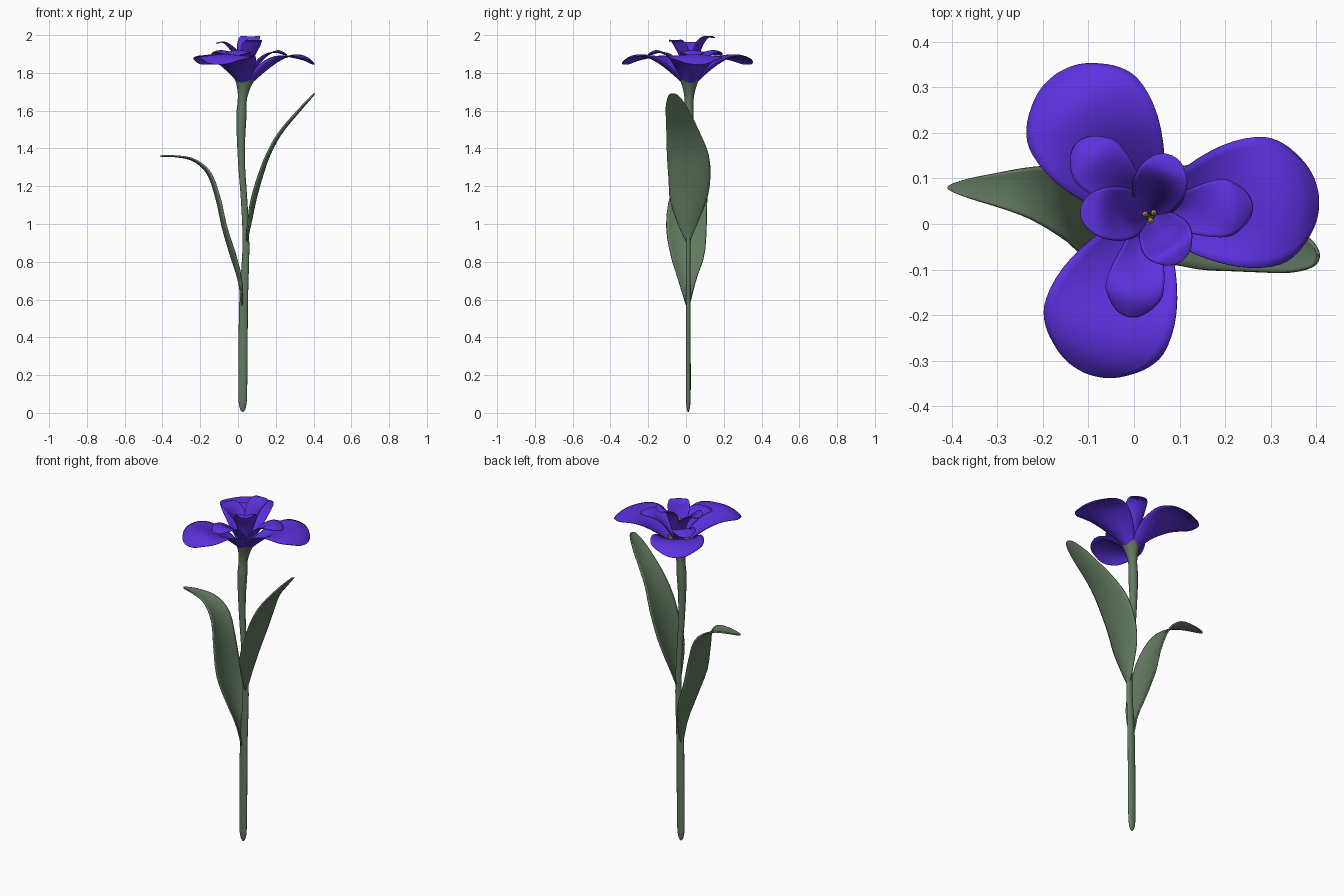
import bpy, bmesh, math
from mathutils import Vector

if "Cube" in bpy.data.objects:
    bpy.data.objects.remove(bpy.data.objects["Cube"])


def material(name, rgb):
    m = bpy.data.materials.new(name)
    m.diffuse_color = (*rgb, 1)
    m.use_nodes = True
    m.node_tree.nodes["Principled BSDF"].inputs["Base Color"].default_value = m.diffuse_color
    return m


GREEN = material("leaf green", (0.125, 0.195, 0.120))
PURPLE = material("petal purple", (0.105, 0.030, 0.72))
YELLOW = material("stamen yellow", (0.50, 0.33, 0.04))


def spline(pts, t):
    """Catmull-Rom through tuples of any length, t in 0..1."""
    n = len(pts) - 1
    i = min(int(t * n), n - 1)
    f = t * n - i
    p0, p1, p2, p3 = (pts[max(i - 1, 0)], pts[i], pts[i + 1], pts[min(i + 2, n)])
    return [0.5 * (2 * b + (c - a) * f + (2 * a - 5 * b + 4 * c - d) * f * f
                   + (3 * b - a - 3 * c + d) * f ** 3)
            for a, b, c, d in zip(p0, p1, p2, p3)]


def finish(name, bm, mat, thickness=0):
    bmesh.ops.recalc_face_normals(bm, faces=bm.faces)
    for f in bm.faces:
        f.smooth = True
    me = bpy.data.meshes.new(name)
    bm.to_mesh(me)
    bm.free()
    me.materials.append(mat)
    ob = bpy.data.objects.new(name, me)
    bpy.context.collection.objects.link(ob)
    if thickness:
        mod = ob.modifiers.new("thickness", 'SOLIDIFY')
        mod.thickness = thickness
        mod.offset = 0
    return ob


def blade(name, pts, side, mat, thickness, round_from, rows=28, cols=14):
    """Cupped sheet along points (x, y, z, half width, cup) with a rounded tip."""
    bm = bmesh.new()
    grid = []
    for i in range(rows + 1):
        t = math.sin(i / rows * math.pi / 2) * 0.9995
        x, y, z, half, cup = spline(pts, t)
        a = Vector(spline(pts, max(t - 0.01, 0))[:3])
        b = Vector(spline(pts, min(t + 0.01, 1))[:3])
        normal = side.cross(b - a).normalized()
        if normal.z < 0:
            normal.negate()
        if t > round_from:
            half *= math.sqrt(1 - ((t - round_from) / (1 - round_from)) ** 2)
        row = []
        for j in range(cols + 1):
            v = j / cols * 2 - 1
            row.append(bm.verts.new(Vector((x, y, z)) + side * half * v
                                    + normal * cup * half * (v * v - 0.3)))
        grid.append(row)
    for r0, r1 in zip(grid, grid[1:]):
        for j in range(cols):
            bm.faces.new((r0[j], r0[j + 1], r1[j + 1], r1[j]))
    return finish(name, bm, mat, thickness)


def tube(name, rings, mat, sides=20, rows=60, wave=0):
    """Tube through rings (x, y, z, rx, ry), open at the top."""
    bm = bmesh.new()
    loops = []
    for i in range(rows + 1):
        x, y, z, rx, ry = spline(rings, i / rows)
        loop = []
        for k in range(sides):
            a = 2 * math.pi * k / sides
            dz = wave * math.cos(3 * a) if i == rows else 0
            loop.append(bm.verts.new((x + rx * math.cos(a), y + ry * math.sin(a), z + dz)))
        loops.append(loop)
    for l0, l1 in zip(loops, loops[1:]):
        for k in range(sides):
            n = (k + 1) % sides
            bm.faces.new((l0[k], l0[n], l1[n], l1[k]))
    bm.faces.new(loops[0][::-1])
    return finish(name, bm, mat)


# Stem flaring into the flower cup
tube("stem", [
    (.025, .012, .005, .004, .003), (.025, .012, .03, .017, .009), (.025, .012, .1, .023, .013),
    (.027, .012, .35, .024, .013), (.030, .012, .6, .023, .013), (.042, .012, .88, .018, .013),
    (.034, .013, 1.1, .017, .014), (.020, .014, 1.3, .018, .016), (.016, .014, 1.45, .022, .020),
    (.018, .015, 1.57, .027, .025), (.022, .016, 1.65, .024, .024), (.028, .017, 1.70, .030, .030),
    (.034, .018, 1.75, .045, .045), (.037, .020, 1.785, .062, .060)], GREEN, wave=0.008)

# Two leaves
Y = Vector((0, 1, 0))
blade("right_leaf", [
    (.045, .010, .90, .006, .3), (.062, .008, 1.0, .05, .3), (.085, .012, 1.12, .095, .25),
    (.115, .018, 1.23, .109, .2), (.160, .010, 1.36, .110, .15), (.225, -.015, 1.48, .088, .15),
    (.320, -.045, 1.595, .062, .15), (.405, -.070, 1.69, .040, .1)],
    Y, GREEN, .008, .86)
blade("left_leaf", [
    (.022, .010, .56, .006, .3), (.008, .006, .70, .045, .35), (-.030, .008, .83, .088, .3),
    (-.075, .002, .98, .106, .2), (-.108, .012, 1.13, .100, .2), (-.155, .045, 1.265, .082, .2),
    (-.230, .068, 1.335, .056, .15), (-.320, .076, 1.357, .032, .1), (-.41, .080, 1.36, .012, 0)],
    Y, GREEN, .008, .9)

CENTRE = Vector((.035, .018, 0))


def petal(name, angle, profile, bend=0.0):
    """Petal leaning out at an angle; profile rows are (distance, z, half width, cup)."""
    a = math.radians(angle)
    out = Vector((math.cos(a), math.sin(a), 0))
    side = Vector((-out.y, out.x, 0))
    pts = []
    for d, z, half, cup in profile:
        p = CENTRE + out * d + side * bend * d * d
        pts.append((p.x, p.y, z, half, cup))
    blade(name, pts, side, PURPLE, .004, .55)


# Three wide outer petals
outer = [(.010, 1.715, .015, .5), (.045, 1.765, .050, .6), (.110, 1.825, .098, .4),
         (.190, 1.875, .136, .15), (.270, 1.892, .146, -.1), (.330, 1.878, .138, -.15),
         (.372, 1.845, .120, -.1)]
for n, ang in enumerate((7, 123, 248)):
    petal(f"outer_petal_{n + 1}", ang, outer)

# Three narrow arching petals lying above the outer ones
middle = [(.008, 1.74, .012, .5), (.035, 1.80, .028, .6), (.080, 1.860, .043, .4),
          (.130, 1.900, .060, .1), (.180, 1.915, .072, -.2), (.225, 1.895, .066, -.2)]
for n, ang in enumerate((6, 135, 258)):
    petal(f"middle_petal_{n + 1}", ang, middle)

# Three upright inner petals curling outward at the top
for n, (ang, top, reach) in enumerate(((72, 1.995, .140), (176, 1.965, .152), (305, 1.975, .120))):
    petal(f"inner_petal_{n + 1}", ang, [
        (.008, 1.74, .012, .5), (.022, 1.81, .030, .6), (.040, 1.88, .046, .5),
        (.065, top - .045, .058, .35), (reach * .72, top - .005, .064, .1),
        (reach, top - .008, .058, -.1)])

# Stamens: thin stalks with small heads
for n in range(3):
    a = math.radians(40 + 120 * n)
    dx, dy = math.cos(a), math.sin(a)
    cx, cy = CENTRE.x, CENTRE.y
    tube(f"stamen_{n + 1}", [
        (cx, cy, 1.74, .003, .003), (cx + .004 * dx, cy + .004 * dy, 1.83, .003, .003),
        (cx + .008 * dx, cy + .008 * dy, 1.88, .003, .003),
        (cx + .010 * dx, cy + .010 * dy, 1.89, .006, .006),
        (cx + .011 * dx, cy + .011 * dy, 1.905, .006, .006),
        (cx + .011 * dx, cy + .011 * dy, 1.912, .001, .001)], YELLOW, sides=8, rows=20)
